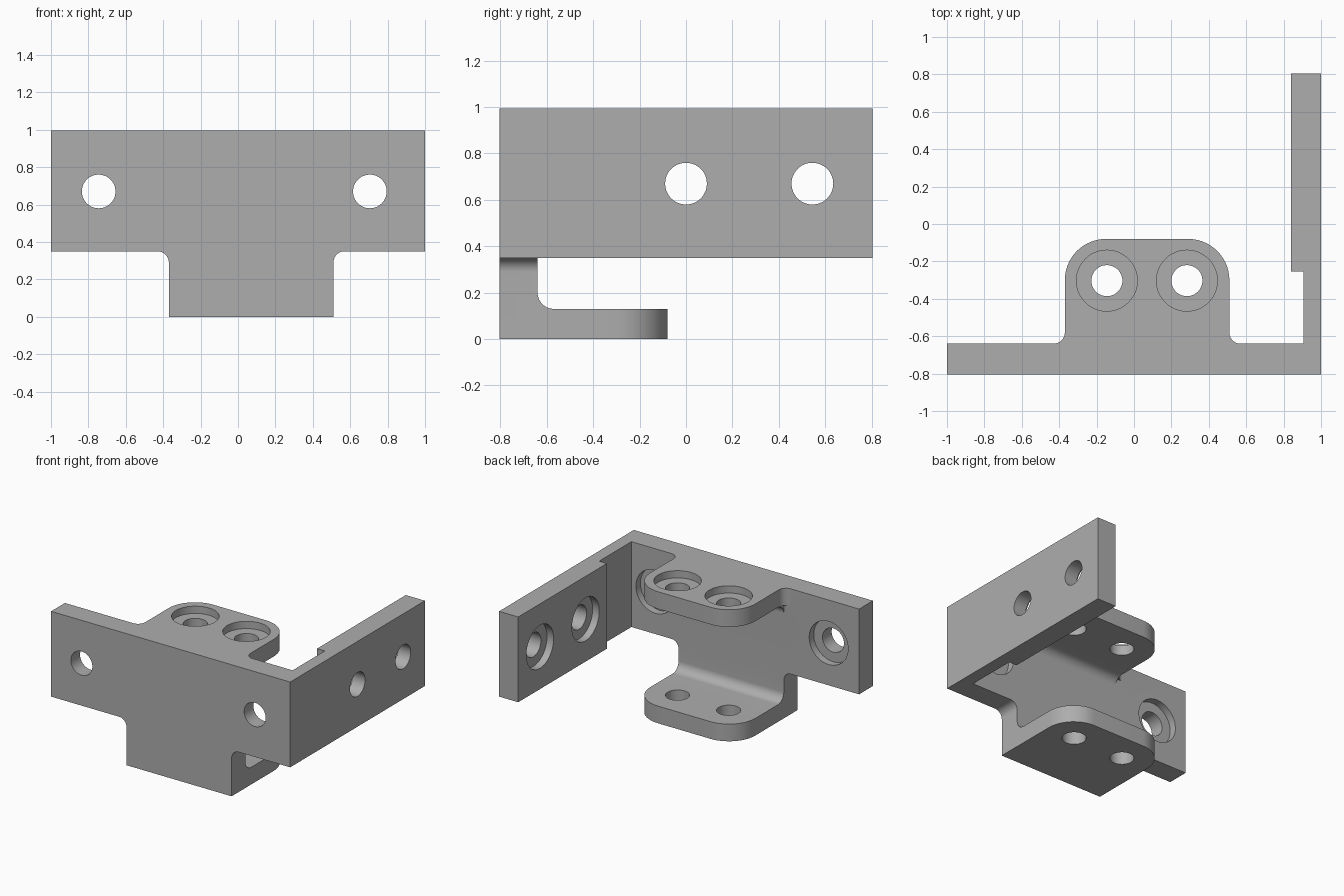
import bpy, bmesh, math

cube = bpy.data.objects.get("Cube")
if cube:
    bpy.data.objects.remove(cube, do_unlink=True)

grey = bpy.data.materials.new("machined grey")
grey.use_nodes = True
grey.diffuse_color = (0.42, 0.42, 0.42, 1)
grey.node_tree.nodes["Principled BSDF"].inputs["Base Color"].default_value = (0.42, 0.42, 0.42, 1)

TOP, LOW, FRONT, BACK = 0.995, 0.35, -0.805, -0.64
LEFT, RIGHT = 0.51, -0.37          # sides of the flanges
THICK, FILLET, CORNER = 0.13, 0.06, 0.22


def arc(cx, cy, r, start, end, steps=14):
    angles = [math.radians(start + (end - start) * i / steps) for i in range(steps + 1)]
    return [(cx + r * math.cos(a), cy + r * math.sin(a)) for a in angles]


def prism(name, points, axis, lo, hi):
    """Extrude a 2D outline along x, y or z."""
    place = {"x": lambda u, v, w: (w, u, v),
             "y": lambda u, v, w: (u, w, v),
             "z": lambda u, v, w: (u, v, w)}[axis]
    bm = bmesh.new()
    face = bm.faces.new([bm.verts.new(place(u, v, lo)) for u, v in points])
    new = bmesh.ops.extrude_face_region(bm, geom=[face])["geom"]
    shift = place(0, 0, hi - lo)
    bmesh.ops.translate(bm, vec=shift, verts=[g for g in new if isinstance(g, bmesh.types.BMVert)])
    bmesh.ops.recalc_face_normals(bm, faces=bm.faces)
    mesh = bpy.data.meshes.new(name)
    bm.to_mesh(mesh)
    bm.free()
    mesh.materials.append(grey)
    obj = bpy.data.objects.new(name, mesh)
    bpy.context.collection.objects.link(obj)
    return obj


def combine(body, tool, operation):
    tool.hide_render = True
    mod = body.modifiers.new(operation.lower(), "BOOLEAN")
    mod.operation, mod.solver, mod.object = operation, "EXACT", tool
    bpy.context.view_layer.objects.active = body
    bpy.ops.object.modifier_apply(modifier=mod.name)
    bpy.data.objects.remove(tool, do_unlink=True)


def drill(body, axis, u, v, lo, hi, bore_lo=None, bore_hi=None, r=0.09):
    """Through hole with an optional wider counterbore."""
    combine(body, prism("hole", arc(u, v, r, 0, 360, 48)[:-1], axis, lo, hi), "DIFFERENCE")
    if bore_lo is not None:
        ring = arc(u, v, 0.163, 0, 360, 48)[:-1]
        combine(body, prism("counterbore", ring, axis, bore_lo, bore_hi), "DIFFERENCE")


# T-shaped front plate with filleted shoulders
f = FILLET
outline = [(-1, LOW), (-1, TOP), (1, TOP), (1, LOW)]
outline += arc(LEFT + f, LOW - f, f, 90, 180) + [(LEFT, 0), (RIGHT, 0)]
outline += arc(RIGHT - f, LOW - f, f, 0, 90)
bracket = prism("corner_bracket", outline, "y", FRONT, BACK)

# Side plate, thinner next to the corner
side = [(0.905, -0.7), (1, -0.7), (1, 0.805), (0.84, 0.805), (0.84, -0.255), (0.905, -0.255)]
combine(bracket, prism("side_plate", side, "z", LOW, TOP), "UNION")

# Rounded flanges: the upper one flares into the plate
end = -0.08
rounded = arc(LEFT - CORNER, end - CORNER, CORNER, 0, 90)
rounded += arc(RIGHT + CORNER, end - CORNER, CORNER, 90, 180)
flare_left = arc(LEFT + f, BACK + f, f, 270, 180)
flare_right = arc(RIGHT - f, BACK + f, f, 0, -90)
upper = [(LEFT + f, -0.7)] + flare_left + rounded + flare_right + [(RIGHT - f, -0.7)]
lower = [(LEFT, -0.7)] + rounded + [(RIGHT, -0.7)]
combine(bracket, prism("upper_flange", upper, "z", TOP - THICK, TOP), "UNION")
combine(bracket, prism("lower_flange", lower, "z", 0, THICK), "UNION")

# Channel fillets between the flanges and the plate
r = 0.07
channel = [(-0.7, 0.05), (BACK + r, 0.05)]
channel += arc(BACK + r, THICK + r, r, 270, 180)
channel += arc(BACK + r, TOP - THICK - r, r, 180, 90)
channel += [(BACK + r, 0.93), (-0.7, 0.93)]
combine(bracket, prism("channel_fillet", channel, "x", RIGHT, LEFT), "UNION")

# Screw holes, counterbored on the inner faces and on top
depth = 0.055
for x in (-0.745, 0.705):
    drill(bracket, "y", x, 0.67, -1, -0.5, BACK - depth, BACK + 0.05)
for y in (0, 0.545):
    drill(bracket, "x", y, 0.67, 0.7, 1.2, 0.7, 0.84 + depth)
for x in (-0.145, 0.283):
    drill(bracket, "z", x, -0.303, -0.2, 1.2, TOP - depth, 1.2, r=0.083)

bpy.ops.object.select_all(action="DESELECT")
bracket.select_set(True)
bpy.context.view_layer.objects.active = bracket
bpy.ops.object.shade_smooth_by_angle(angle=math.radians(30))
